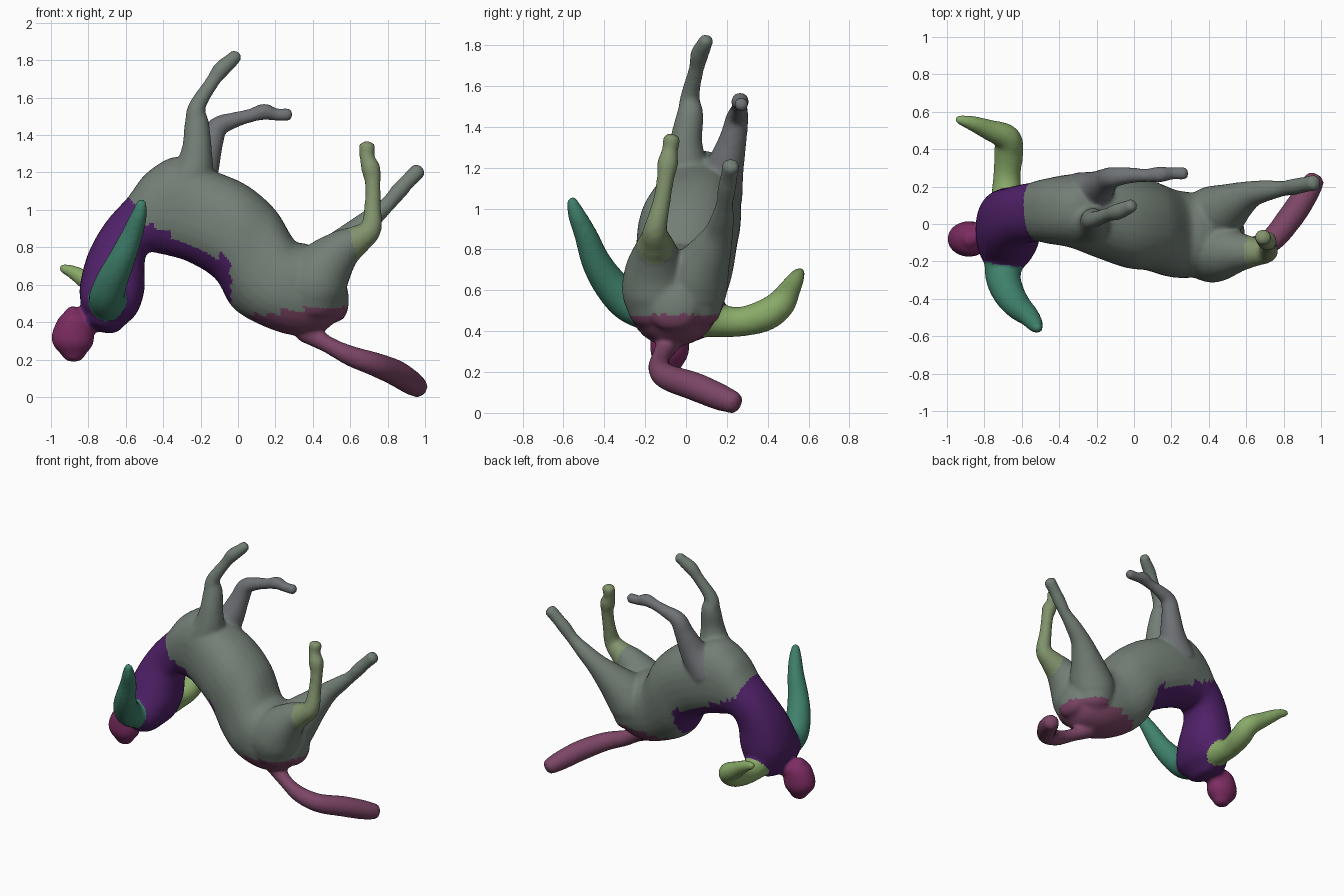
import bpy, bmesh, math
from mathutils import Vector
from mathutils.bvhtree import BVHTree

if "Cube" in bpy.data.objects:
    bpy.data.objects.remove(bpy.data.objects["Cube"])

SIDES = 28
PARTS = []


def mat(name, rgb):
    m = bpy.data.materials.new(name)
    m.diffuse_color = (*rgb, 1)
    m.use_nodes = True
    m.node_tree.nodes["Principled BSDF"].inputs["Base Color"].default_value = m.diffuse_color
    return m


GREY = mat("grey_green", (.17, .21, .18))
SLATE = mat("slate", (.16, .17, .18))
PURPLE = mat("purple", (.08, .015, .14))
PINK = mat("plum_pink", (.20, .06, .13))
TEAL = mat("teal", (.05, .22, .15))
LIME = mat("light_green", (.25, .40, .14))
OLIVE = mat("olive_green", (.22, .29, .15))
ROSE = mat("rose_purple", (.20, .025, .12))


def smooth_path(rows, n=8):
    """Catmull-Rom resampling of rows of numbers."""
    rows = [Vector(r) for r in rows]
    out = []
    for i in range(len(rows) - 1):
        b, c = rows[i], rows[i + 1]
        a = rows[i - 1] if i else 2 * b - c
        d = rows[i + 2] if i + 2 < len(rows) else 2 * c - b
        for k in range(n):
            t = k / n
            out.append(.5 * (2 * b + (c - a) * t + (2 * a - 5 * b + 4 * c - d) * t * t
                             + (3 * b - 3 * c + d - a) * t ** 3))
    return out + [rows[-1]]


def loft(name, rings, mats, pick=None, power=1.0):
    """Skin rings of (centre, u, v), closing both ends with domes."""
    def dome(r, nxt):
        c, u, v = r
        away = (c - nxt[0]).normalized() * min(u.length, v.length) * .6
        return [(c + away * math.sin(a), u * math.cos(a), v * math.cos(a))
                for a in (1.45, 1.15, .8, .4)]

    def bulge(x):
        return math.copysign(abs(x) ** power, x)
    rings = dome(rings[0], rings[1]) + rings + dome(rings[-1], rings[-2])[::-1]
    bm = bmesh.new()
    loops = []
    for c, u, v in rings:
        loops.append([bm.verts.new(c + u * bulge(math.cos(2 * math.pi * k / SIDES))
                                   + v * bulge(math.sin(2 * math.pi * k / SIDES)))
                      for k in range(SIDES)])
    for a, b in zip(loops, loops[1:]):
        for k in range(SIDES):
            j = (k + 1) % SIDES
            bm.faces.new((a[k], a[j], b[j], b[k]))
    bm.faces.new(loops[0][::-1])
    bm.faces.new(loops[-1])
    bmesh.ops.recalc_face_normals(bm, faces=bm.faces)
    for f in bm.faces:
        f.material_index = pick(f.calc_center_median()) if pick else 0
    me = bpy.data.meshes.new(name)
    bm.to_mesh(me)
    bm.free()
    for m in mats:
        me.materials.append(m)
    ob = bpy.data.objects.new(name, me)
    bpy.context.collection.objects.link(ob)
    PARTS.append(ob)


def trunk(name, rows, mats, pick=None, power=.88):
    """Rows: upper x, upper z, lower x, lower z, centre y, half width."""
    rings = []
    for ux, uz, lx, lz, y, w in smooth_path(rows):
        up, lo = Vector((ux, y, uz)), Vector((lx, y, lz))
        rings.append(((up + lo) / 2, (up - lo) / 2, Vector((0, w, 0))))
    loft(name, rings, mats, pick, power)


def limb(name, rows, mats, pick=None):
    """Rows: x, y, z, radius."""
    pts = smooth_path(rows)
    pos = [Vector(p[:3]) for p in pts]
    u, rings = Vector((.3, 1, .2)), []
    for i, p in enumerate(pos):
        t = (pos[min(i + 1, len(pos) - 1)] - pos[max(i - 1, 0)]).normalized()
        u = (u - t * u.dot(t)).normalized()
        rings.append((p, u * pts[i][3], t.cross(u) * pts[i][3]))
    loft(name, rings, mats, pick)


# horse body, rump to chest, with a dark patch along the back
def body_colour(p):
    if p.z < .45 + .1 * (p.x - .2) and p.x > -.05:
        return 2
    return 1 if p.x < -.04 and p.z < .73 - .45 * (p.x + .05) else 0


trunk("horse_body", [
    (.50, .70, .52, .40, -.06, .14), (.45, .78, .44, .345, -.06, .19),
    (.36, .82, .29, .33, -.06, .225), (.30, .84, .11, .39, -.05, .235),
    (.20, 1.0, -.03, .48, -.01, .24), (.05, 1.13, -.12, .63, .01, .245),
    (-.13, 1.21, -.26, .72, .045, .225), (-.32, 1.285, -.37, .755, .07, .195),
    (-.48, 1.205, -.44, .77, .07, .175), (-.58, 1.08, -.47, .78, .07, .16),
], [GREY, PURPLE, PINK], body_colour)

# human torso, waist down to the neck
trunk("human_torso", [
    (-.47, 1.19, -.44, .80, .07, .16), (-.585, 1.07, -.46, .78, .065, .16),
    (-.71, .93, -.49, .76, .05, .16), (-.80, .77, -.50, .69, .015, .18),
    (-.845, .60, -.50, .57, -.02, .21), (-.84, .50, -.54, .45, -.05, .22),
    (-.82, .45, -.62, .37, -.05, .17),
], [PURPLE])
limb("neck", [(-.70, -.05, .47, .10), (-.78, -.06, .42, .075),
              (-.87, -.08, .36, .07)], [ROSE])
trunk("head", [
    (-.92, .462, -.84, .462, -.08, .045), (-.96, .42, -.79, .42, -.08, .085),
    (-.995, .34, -.77, .34, -.08, .095), (-.99, .28, -.775, .28, -.08, .09),
    (-.94, .22, -.82, .22, -.08, .055)], [ROSE], power=1)

# arms
limb("teal_arm", [(-.69, -.16, .50, .11), (-.70, -.28, .54, .095),
                  (-.67, -.37, .63, .085), (-.62, -.44, .74, .072),
                  (-.565, -.49, .87, .057), (-.53, -.535, .97, .044),
                  (-.515, -.56, 1.04, .027)], [TEAL])
limb("green_arm", [(-.68, .10, .46, .09), (-.68, .25, .445, .073),
                   (-.67, .38, .475, .078), (-.68, .46, .53, .072),
                   (-.78, .505, .60, .055), (-.87, .54, .66, .04),
                   (-.94, .56, .69, .025)], [LIME])

# front legs
limb("front_leg_straight", [
    (-.30, .01, 1.08, .14), (-.24, .0, 1.20, .11), (-.22, .0, 1.33, .08),
    (-.22, .02, 1.46, .066), (-.22, .02, 1.55, .047), (-.14, .05, 1.68, .038),
    (-.09, .065, 1.75, .045), (-.04, .085, 1.795, .04), (-.01, .10, 1.825, .036)], [GREY])
limb("front_leg_bent", [
    (-.28, .15, 1.07, .13), (-.20, .19, 1.2, .095), (-.15, .23, 1.34, .068),
    (-.11, .25, 1.44, .056), (-.02, .26, 1.48, .043), (.07, .26, 1.505, .037),
    (.14, .265, 1.525, .044), (.20, .27, 1.51, .034), (.27, .27, 1.51, .036)], [SLATE])

# hind legs, with the haunches reaching down beside the rump
limb("hind_leg_upright", [
    (.40, -.13, .50, .15), (.415, -.145, .60, .168), (.47, -.15, .70, .15),
    (.56, -.15, .79, .108), (.64, -.15, .84, .08), (.71, -.15, .90, .058),
    (.72, -.12, 1.03, .044), (.72, -.10, 1.15, .043), (.71, -.09, 1.22, .052),
    (.69, -.08, 1.28, .04), (.69, -.07, 1.34, .045)],
    [GREY, OLIVE, PINK], lambda p: 2 if p.z < .475 else int(p.x + .3 * p.z > .86))
limb("hind_leg_slanted", [
    (.40, .03, .50, .14), (.415, .04, .60, .16), (.47, .07, .69, .145),
    (.55, .12, .79, .105), (.63, .16, .88, .072), (.72, .18, .96, .055),
    (.80, .19, 1.03, .042), (.86, .20, 1.10, .045), (.91, .21, 1.155, .042),
    (.965, .22, 1.21, .044)], [GREY, PINK], lambda p: int(p.z < .475))

# tail
limb("tail", [(.36, -.08, .35, .06), (.48, -.12, .28, .046), (.60, -.13, .22, .055),
              (.73, -.09, .175, .064), (.84, .04, .13, .07), (.92, .16, .08, .066),
              (.965, .235, .05, .055)], [PINK])

# one continuous skin: fuse the parts, then smooth the joins
with bpy.context.temp_override(active_object=PARTS[0], object=PARTS[0],
                               selected_objects=PARTS, selected_editable_objects=PARTS):
    bpy.ops.object.join()
body = PARTS[0]
body.name = "horse_bodied_figure"
colours = [p.material_index for p in body.data.polygons]
source = bmesh.new()
source.from_mesh(body.data)
tree = BVHTree.FromBMesh(source)
source.free()
rem = body.modifiers.new("fuse", 'REMESH')
rem.mode, rem.voxel_size = 'VOXEL', .013
smo = body.modifiers.new("soften", 'SMOOTH')
smo.factor, smo.iterations = .5, 8
skin = bpy.data.meshes.new_from_object(body.evaluated_get(bpy.context.evaluated_depsgraph_get()))
body.modifiers.clear()
mats = list(body.data.materials)
body.data = skin
skin.materials.clear()
for m in mats:
    skin.materials.append(m)
# each skin face takes the colour of the nearest part
for p in skin.polygons:
    p.material_index = colours[tree.find_nearest(p.center)[2]]
    p.use_smooth = True
